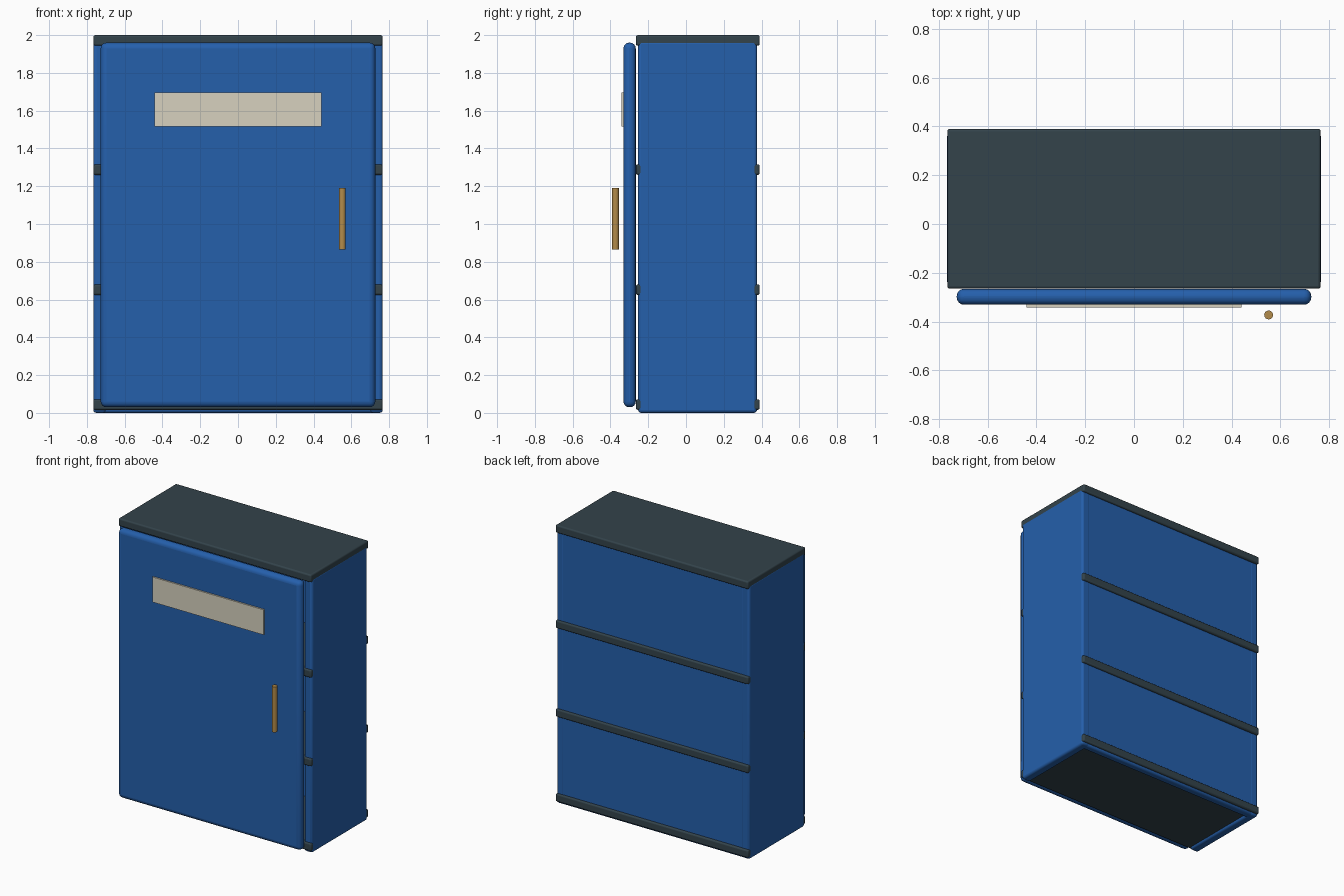
import bpy, math

if "Cube" in bpy.data.objects:
    bpy.data.objects.remove(bpy.data.objects["Cube"])


def material(name, rgb):
    m = bpy.data.materials.new(name)
    m.diffuse_color = (*rgb, 1)
    m.use_nodes = True
    m.node_tree.nodes["Principled BSDF"].inputs["Base Color"].default_value = m.diffuse_color
    return m


BLUE = material("blue_paint", (0.018, 0.115, 0.41))
SLATE = material("slate", (0.033, 0.056, 0.07))
CREAM = material("cream", (0.68, 0.64, 0.52))
BRASS = material("brass", (0.45, 0.26, 0.07))


def finish(ob, name, mat, bevel, segments):
    ob.name = name
    ob.data.materials.append(mat)
    if bevel:
        mod = ob.modifiers.new("rounded_edges", 'BEVEL')
        mod.width, mod.segments = bevel, segments
    bpy.ops.object.shade_smooth_by_angle(angle=math.radians(35))
    return ob


def box(name, x, y, z, mat, bevel=0.0, segments=3):
    """Rounded box from (min, max) ranges."""
    bpy.ops.mesh.primitive_cube_add(size=1, location=[sum(r) / 2 for r in (x, y, z)])
    ob = bpy.context.object
    ob.scale = [r[1] - r[0] for r in (x, y, z)]
    bpy.ops.object.transform_apply(location=False, rotation=False, scale=True)
    return finish(ob, name, mat, bevel, segments)


W = 0.765               # half width
FRONT, BACK = -0.265, 0.39

# Side panels, resting on the floor
for label, s in (("left", -1), ("right", 1)):
    box(f"{label}_side_panel", sorted((s * (W + 0.001), s * 0.70)), (-0.254, 0.376),
        (0.0, 1.97), BLUE, 0.016)

# Back panel
box("back_panel", (-W + 0.002, W - 0.002), (0.316, 0.375), (0.0, 1.97), BLUE, 0.016)

# Bottom, two shelves and top, standing proud at front and back
for name, z in (("bottom_board", 0.044), ("lower_shelf", 0.652),
                ("upper_shelf", 1.288), ("top_board", 1.972)):
    box(name, (-W, W), (FRONT, BACK), (z - 0.028, z + 0.028), SLATE, 0.01)

# Door with softly rounded edges
box("door", (-0.727, 0.727), (-0.331, -0.266), (0.03, 1.96), BLUE, 0.03, 4)

# Blank plate on the door
box("door_plate", (-0.441, 0.441), (-0.342, -0.329), (1.515, 1.695), CREAM)

# Upright bar handle
bpy.ops.mesh.primitive_cylinder_add(vertices=24, radius=0.018, depth=0.326,
                                    location=(0.552, -0.373, 1.028))
finish(bpy.context.object, "door_handle", BRASS, 0.0, 1)
